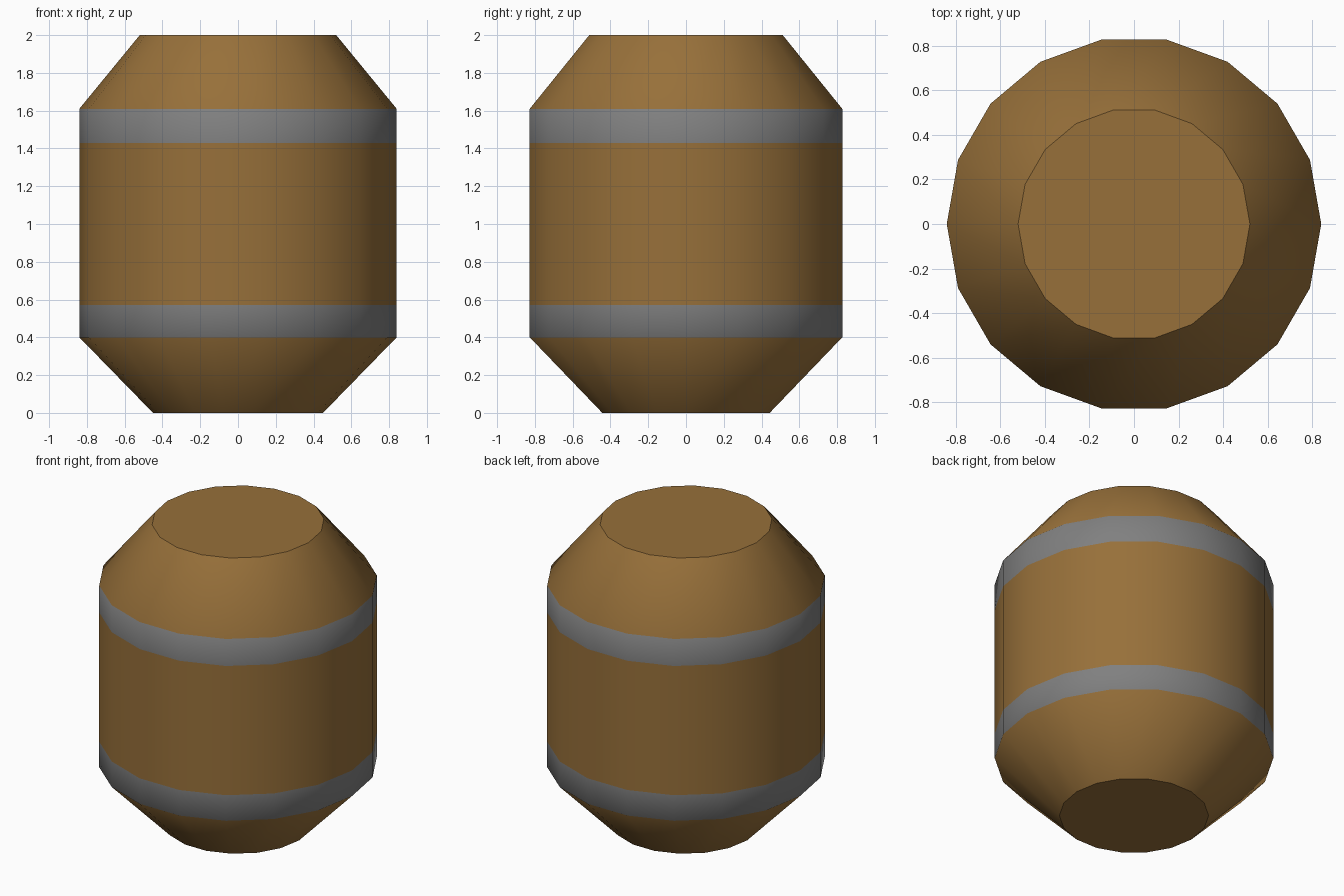
import bpy, bmesh, math

if "Cube" in bpy.data.objects:
    bpy.data.objects.remove(bpy.data.objects["Cube"])

SIDES = 18
# barrel profile: (radius, height)
PROFILE = [(0.45, 0.0), (0.84, 0.40), (0.84, 0.57),
           (0.84, 1.43), (0.84, 1.61), (0.52, 2.0)]
BANDS = (1, 3)  # profile segments that are metal hoops


def material(name, color):
    m = bpy.data.materials.new(name)
    m.diffuse_color = (*color, 1.0)
    m.use_nodes = True
    m.node_tree.nodes["Principled BSDF"].inputs["Base Color"].default_value = m.diffuse_color
    return m


mesh = bpy.data.meshes.new("barrel")
barrel = bpy.data.objects.new("barrel", mesh)
bpy.context.collection.objects.link(barrel)
mesh.materials.append(material("brown wood", (0.31, 0.162, 0.042)))
mesh.materials.append(material("grey metal", (0.216, 0.216, 0.216)))

bm = bmesh.new()
# rings of the revolved profile
rings = [[bm.verts.new((r * math.cos(2 * math.pi * i / SIDES),
                        r * math.sin(2 * math.pi * i / SIDES), z))
          for i in range(SIDES)] for r, z in PROFILE]

# staves and hoops, smooth shaded
for k in range(len(rings) - 1):
    low, high = rings[k], rings[k + 1]
    for i in range(SIDES):
        j = (i + 1) % SIDES
        f = bm.faces.new((low[i], low[j], high[j], high[i]))
        f.smooth = True
        f.material_index = 1 if k in BANDS else 0

# flat end caps with sharp rims
for cap in (bm.faces.new(rings[0][::-1]), bm.faces.new(rings[-1])):
    for e in cap.edges:
        e.smooth = False

bm.to_mesh(mesh)
bm.free()
